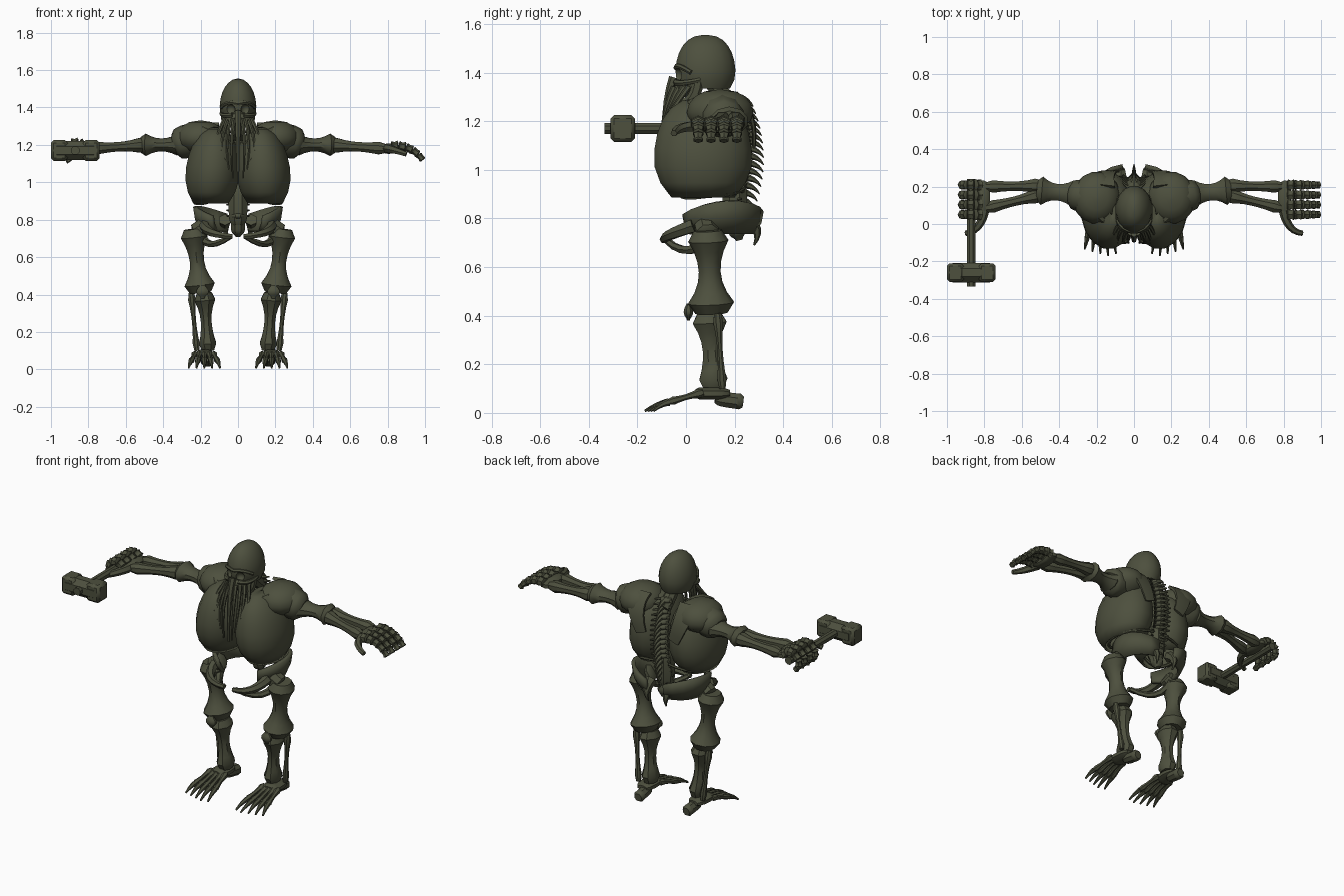
import bpy, bmesh
from math import sin, cos, pi, radians
from mathutils import Matrix, Vector

default_cube = bpy.data.objects.get("Cube")
if default_cube:
    bpy.data.objects.remove(default_cube)

material = bpy.data.materials.new("dark_olive_bone")
material.use_nodes = True
olive = (.075, .08, .048, 1)
material.diffuse_color = olive
material.node_tree.nodes["Principled BSDF"].inputs["Base Color"].default_value = olive
X, Y, Z = Vector((1, 0, 0)), Vector((0, 1, 0)), Vector((0, 0, 1))
parts = []


def finish(name, bm, mirror=True, thickness=0):
    bmesh.ops.recalc_face_normals(bm, faces=bm.faces)
    mesh = bpy.data.meshes.new(name)
    bm.to_mesh(mesh)
    bm.free()
    mesh.materials.append(material)
    part = bpy.data.objects.new(name, mesh)
    bpy.context.collection.objects.link(part)
    if thickness:
        solidify = part.modifiers.new("thickness", 'SOLIDIFY')
        solidify.thickness, solidify.offset = thickness, 0
    if mirror:
        part.modifiers.new("mirror", 'MIRROR').use_mirror_merge = False
    parts.append(part)
    return part


def skin(bm, rows, closed):
    """Fill quads between neighbouring rows of vertices."""
    for lower, upper in zip(rows, rows[1:]):
        for k in range(0 if closed else 1, len(lower)):
            bm.faces.new((lower[k - 1], lower[k], upper[k], upper[k - 1]))


def loft(name, rings, ref=X, axis=None, sides=8, hollow=False, **options):
    """Skin elliptical rings of (centre, radius along ref, other radius)."""
    bm = bmesh.new()
    rows = []
    for i, (centre, wide, deep) in enumerate(rings):
        before, after = rings[max(i - 1, 0)][0], rings[min(i + 1, len(rings) - 1)][0]
        tangent = axis or (after - before).normalized()
        u = (ref - tangent * ref.dot(tangent)).normalized()
        v = tangent.cross(u)
        angles = [2 * pi * (k + .5) / sides for k in range(sides)]
        rows.append([bm.verts.new(centre + u * wide * cos(a) + v * deep * sin(a)) for a in angles])
    skin(bm, rows, closed=True)
    if not hollow:
        bm.faces.new(rows[0])
        bm.faces.new(rows[-1])
    return finish(name, bm, **options)


def bone(name, start, end, head, waist, foot, flat=1, **options):
    """Straight bone with a knob at each end and a slim waist."""
    start, end = Vector(start), Vector(end)
    rings = []
    for i in range(9):
        t = i / 8
        flare = min(1, abs(2 * t - 1) * 4 / 3) ** 2
        radius = waist + ((head if t < .5 else foot) - waist) * flare
        if i in (0, 8):
            radius *= .7
        rings.append((start.lerp(end, t), radius, radius * flat))
    return loft(name, rings, **options)


def strand(name, start, bend, end, root, tip, flat=1, sides=6, **options):
    """Tapered bone along a curve pulled towards its bend point."""
    start, bend, end = Vector(start), Vector(bend), Vector(end)
    rings = []
    for i in range(7):
        t = i / 6
        centre = start.lerp(bend, t).lerp(bend.lerp(end, t), t)
        radius = root + (tip - root) * t
        rings.append((centre, radius, radius * flat))
    return loft(name, rings, sides=sides, **options)


def egg(name, centre, radii, lowest, power, lean=0, **options):
    """Upright egg cut at its lowest angle, with its own fullness across and along."""
    centre = Vector(centre)
    rings = []
    for i in range(9):
        a = radians(lowest + (88 - lowest) * i / 8)
        across, along = (2, 2) if a < 0 else power
        offset = Z * radii[2] * sin(a) - X * lean * sin(a)
        rings.append((centre + offset, radii[0] * cos(a) ** across, radii[1] * cos(a) ** along))
    return loft(name, rings, axis=Z, sides=16, **options)


# Skull with carved eye sockets
skull = egg("skull", (0, .08, 1.4), (.1, .126, .155), lowest=-25, power=(1, .8), mirror=False)
for side in (-1, 1):
    bpy.ops.mesh.primitive_uv_sphere_add(segments=10, ring_count=6, radius=.028,
                                         location=(side * .042, -.04, 1.39))
    cutter = bpy.context.object
    cutter.hide_render = True
    socket = skull.modifiers.new("socket", 'BOOLEAN')
    socket.object, socket.operation = cutter, 'DIFFERENCE'
    bpy.context.view_layer.objects.active = skull
    bpy.ops.object.modifier_apply(modifier=socket.name)
    bpy.data.objects.remove(cutter)
bone("upper_jaw", (0, -.01, 1.38), (0, -.01, 1.3), head=.04, waist=.06, foot=.05, flat=.7, mirror=False)
strand("brow", (0, -.04, 1.42), (.06, -.04, 1.44), (.09, .02, 1.4), root=.012, tip=.01, ref=Z)
strand("cheek_bone", (.03, -.04, 1.36), (.09, -.03, 1.35), (.09, .06, 1.37), root=.014, tip=.01, ref=Z)
strand("jaw_branch", (.08, .05, 1.37), (.08, .04, 1.27), (.05, -.02, 1.27), root=.012, tip=.012, flat=2)

# Hanging face strands, shorter and further back towards the cheeks
strand("centre_strand", (0, -.05, 1.38), (0, -.1, 1.25), (0, -.09, 1), root=.02, tip=.006, mirror=False)
for i in range(4):
    x = .03 + .023 * i
    strand("face_strand", (x * .7, .02 * i - .05, 1.34), (x * 1.4, .01 * i - .11, 1.22),
           (x * .9, -.1, 1.02 + .05 * i), root=.012, tip=.004)

# Rib cage: two hollow lobes with a lower rib
egg("rib_lobe", (.136, .07, 1.04), (.142, .2, .25), lowest=-37, power=(.9, .7), lean=.015,
    hollow=True, thickness=.012)
strand("front_lower_rib", (.07, -.01, .93), (.2, -.06, .87), (.23, .07, .89), root=.01, tip=.009, ref=Z)
strand("rear_lower_rib", (.23, .07, .89), (.23, .24, .9), (.05, .24, .93), root=.009, tip=.008, ref=Z)

# Spine with swept back spikes
strand("neck", (0, .1, 1.37), (0, .15, 1.3), (0, .22, 1.25), root=.035, tip=.04, sides=8, mirror=False)
for i in range(17):
    z = .82 + .03 * i
    middle = Vector((0, .235 - .9 * (z - 1.08) ** 2, z))
    bone("vertebra", middle + Z * .014, middle - Z * .014, head=.03, waist=.036, foot=.03, mirror=False)
    strand("spine_spike", middle, middle + Y * .06, middle + Y * .085 - Z * .04, root=.02, tip=.002,
           mirror=False)
    strand("side_process", middle, middle + X * .04, middle + X * .06 + Y * .03, root=.014, tip=.004, ref=Z)
bone("lumbar_column", (0, .2, .99), (0, .2, .77), head=.05, waist=.055, foot=.05, mirror=False)
bone("tail_bone", (0, .2, .79), (0, .22, .71), head=.04, waist=.04, foot=.02, mirror=False)

# Pelvis: flared blades on an arc, sockets and lower bars
bm = bmesh.new()
rows = []
for height, inset in ((.14, 1), (.07, .95), (0, .8)):
    row = []
    for i in range(9):
        a = radians(-60 + 18 * i)
        rim = .74 + height * (.45 + .5 * cos(a - .3))
        row.append(bm.verts.new((.04 + .19 * inset * cos(a), .14 + .17 * inset * sin(a), rim)))
    rows.append(row)
skin(bm, rows, closed=False)
finish("hip_blade", bm, thickness=.022)
bone("hip_socket", (.17, .08, .77), (.23, .09, .73), head=.05, waist=.05, foot=.05, ref=Y)
strand("pubic_bar", (.18, .03, .77), (.17, -.11, .72), (.03, -.09, .71), root=.03, tip=.014, ref=Z)
strand("seat_bone", (.19, .12, .73), (.18, .01, .62), (.04, -.08, .71), root=.024, tip=.014, ref=Z)
strand("pelvis_spur", (.07, .24, .8), (.07, .32, .76), (.06, .28, .69), root=.035, tip=.004)

# Legs
hip, knee, ankle = Vector((.24, .09, .75)), Vector((.2, .105, .41)), Vector((.16, .115, .1))
bone("thigh_bone", hip, knee, head=.074, waist=.04, foot=.085, flat=1.12, sides=10)
bone("kneecap", (.19, .01, .45), (.19, .01, .38), head=.02, waist=.035, foot=.015, flat=.6)
bone("shin_bone", knee - X * .02 - Y * .01, ankle, head=.06, waist=.031, foot=.05, flat=1.25)
bone("calf_bone", (.25, .13, .41), (.22, .15, .1), head=.022, waist=.012, foot=.02)
bone("ankle_block", (.175, .18, .08), (.18, .04, .08), head=.045, waist=.055, foot=.055, flat=.5)
bone("heel", (.165, .235, .045), (.17, .12, .06), head=.035, waist=.034, foot=.03)
for i in range(-2, 3):
    root = Vector((.18 + .024 * i, .07, .085))
    ball = Vector((.18 + .035 * i, -.07, .045))
    tip = Vector((.18 + .042 * i, -.17 + .012 * abs(i + 1), .008))
    bone("foot_bone", root, ball, head=.02, waist=.012, foot=.017, sides=6)
    strand("toe", ball, ball.lerp(tip, .5) + Z * .01, tip, root=.016, tip=.005)

# Shoulders
egg("shoulder", (.2, .14, 1.23), (.13, .14, .1), lowest=-80, power=(.8, .8))
bone("shoulder_joint", (.2, .14, 1.24), (.34, .16, 1.2), head=.08, waist=.09, foot=.08, ref=Y, sides=10)
strand("shoulder_blade", (.17, .2, 1.31), (.17, .29, 1.25), (.11, .28, 1.1), root=.08, tip=.04, flat=.2)
strand("collar_bone", (.03, -.03, 1.2), (.13, -.03, 1.25), (.2, .06, 1.29), root=.014, tip=.02, ref=Z)

# Arms
shoulder, elbow, wrist = Vector((.3, .16, 1.2)), Vector((.52, .18, 1.2)), Vector((.79, .14, 1.18))
bone("upper_arm", shoulder, elbow, head=.075, waist=.046, foot=.08, flat=.75, ref=Y, sides=10)
for offset, name in ((.06, "outer_forearm"), (-.055, "inner_forearm")):
    bone(name, elbow + Y * offset * .4 - X * .03, wrist + Y * offset, head=.042, waist=.027, foot=.036, ref=Y)
bone("wrist_block", wrist - X * .02, wrist + X * .05, head=.08, waist=.1, foot=.09, flat=.3, ref=Y)

# Hands: relaxed on the left, gripping on the right
for side, heading, curl in ((1, .1, .25), (-1, .6, .7)):
    for i in range(4):
        joint = Vector((side * .82, .05 + .053 * i, 1.19))
        for k in range(5):
            angle = heading - curl * k
            following = joint + (X * side * cos(angle) + Z * sin(angle)) * .039
            size = .034 - .003 * k
            bone("finger_bone", joint, following, head=size, waist=size * .8, foot=size, ref=Y,
                 flat=.9, sides=6, mirror=False)
            joint = following
    strand("thumb", (side * .8, .07, 1.18), (side * .82, -.04, 1.18), (side * .9, -.05, 1.15),
           root=.026, tip=.014, ref=Z, mirror=False)

# Hammer
grip = Vector((-.87, -.26, 1.17))
loft("hammer_handle", [(grip + Y * reach, .024, .024) for reach in (.5, -.075)], mirror=False)
loft("hammer_core", [(grip + X * reach, .056, .056) for reach in (-.1, .1)], ref=Y, mirror=False)
for side in (-1, 1):
    bm = bmesh.new()
    place = Matrix.Translation(grip + X * side * .085) @ Matrix.Diagonal((.09, .1, .11, 1))
    bmesh.ops.create_cube(bm, size=1, matrix=place)
    bmesh.ops.bevel(bm, geom=bm.edges[:], offset=.014, segments=1, affect='EDGES')
    finish("hammer_face", bm, mirror=False)

# Smooth the rounded faces and keep hard edges
bpy.ops.object.select_all(action='DESELECT')
for part in parts:
    part.select_set(True)
bpy.context.view_layer.objects.active = parts[0]
bpy.ops.object.shade_smooth_by_angle(angle=radians(38))
